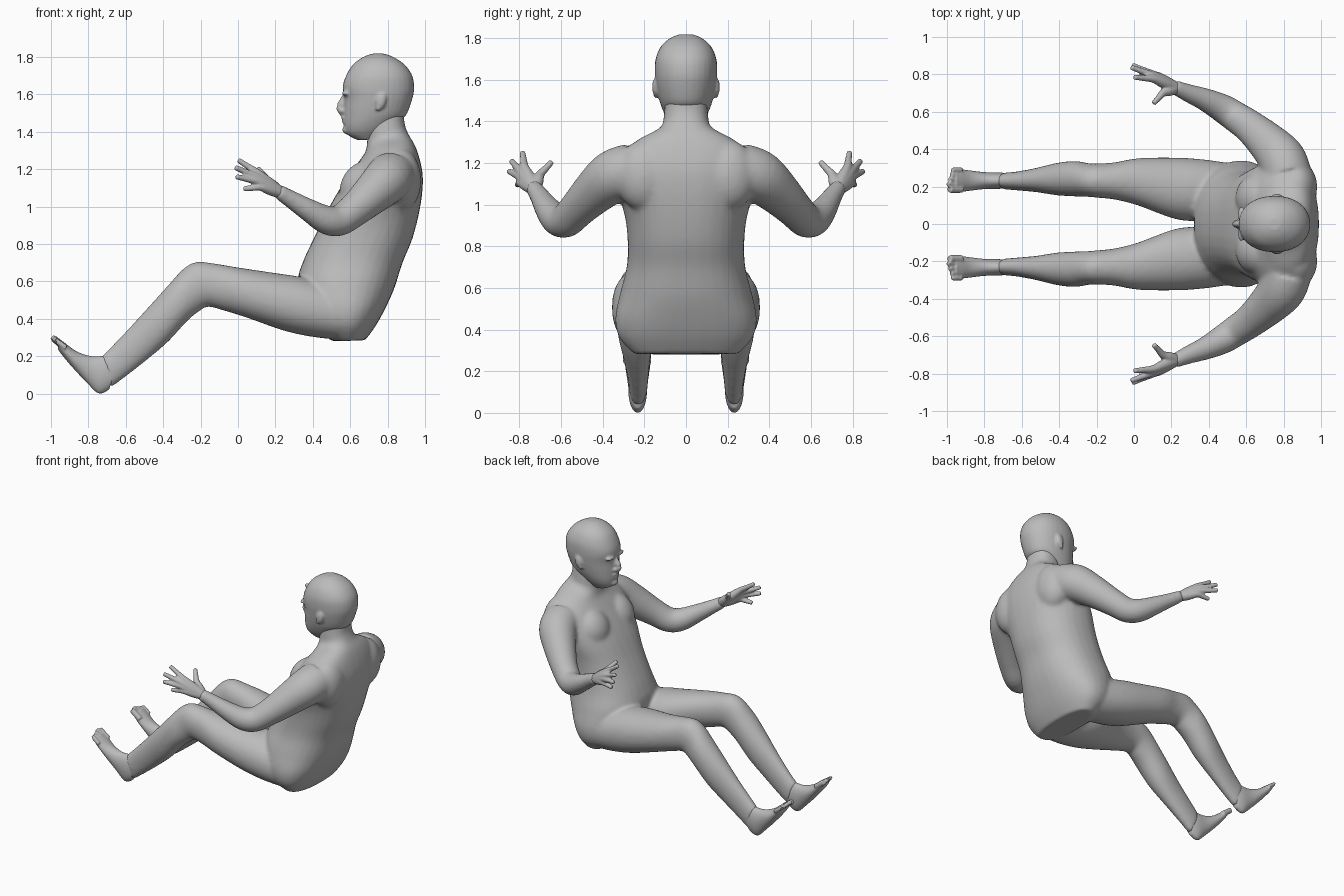
import bpy
import bmesh
import math
from mathutils import Vector

if "Cube" in bpy.data.objects:
    bpy.data.objects.remove(bpy.data.objects["Cube"], do_unlink=True)

skin = bpy.data.materials.new("plain grey")
skin.use_nodes = True
GREY = (0.5, 0.5, 0.5, 1)
skin.diffuse_color = GREY
skin.node_tree.nodes["Principled BSDF"].inputs["Base Color"].default_value = GREY


def spline(rows, steps=4):
    """Catmull-Rom interpolation through rows of numbers."""
    out = []
    last = len(rows) - 1
    for i in range(last):
        quad = [rows[max(i - 1, 0)], rows[i], rows[i + 1], rows[min(i + 2, last)]]
        for k in range(steps):
            t = k / steps
            out.append([b + 0.5 * t * (c - a + t * (2 * a - 5 * b + 4 * c - d
                        + t * (3 * (b - c) + d - a))) for a, b, c, d in zip(*quad)])
    return out + [list(rows[-1])]


def skin_rings(bm, rings, sides=32, power=2.0):
    """Join (centre, u, v) ellipse rings into a closed tube."""
    loops = []
    for centre, u, v in rings:
        loop = []
        for k in range(sides):
            a = math.tau * k / sides
            c, s = math.cos(a), math.sin(a)
            cu = math.copysign(abs(c) ** (2 / power), c)
            sv = math.copysign(abs(s) ** (2 / power), s)
            loop.append(bm.verts.new(centre + u * cu + v * sv))
        loops.append(loop)
    for low, high in zip(loops, loops[1:]):
        for k in range(sides):
            n = (k + 1) % sides
            bm.faces.new((low[k], low[n], high[n], high[k]))
    bm.faces.new(loops[0])
    bm.faces.new(loops[-1])


def profile_loft(bm, rows, power=2.0):
    """Rows: front x, front z, back x, back z, half width, centre y."""
    rings = []
    for fx, fz, bx, bz, w, y in spline(rows):
        front, back = Vector((fx, y, fz)), Vector((bx, y, bz))
        rings.append(((front + back) / 2, (front - back) / 2, Vector((0, w, 0))))
    skin_rings(bm, rings, power=power)


def tube(bm, rows, sides=16):
    """Rows: x, y, z, radius."""
    pts = spline(rows)
    rings = []
    for i, p in enumerate(pts):
        t = Vector(pts[min(i + 1, len(pts) - 1)][:3]) - Vector(pts[max(i - 1, 0)][:3])
        u = t.cross(Vector((0, 0, 1))).normalized()
        rings.append((Vector(p[:3]), u * p[3], t.normalized().cross(u) * p[3]))
    skin_rings(bm, rings, sides)


def ball(bm, centre, size, tilt=0.0):
    """Ellipsoid, tilted about the y axis."""
    verts = bmesh.ops.create_uvsphere(bm, u_segments=24, v_segments=16, radius=1)["verts"]
    bmesh.ops.scale(bm, vec=size, verts=verts)
    ca, sa = math.cos(tilt), math.sin(tilt)
    for v in verts:
        x, y, z = v.co
        v.co = Vector((x * ca + z * sa, y, z * ca - x * sa)) + Vector(centre)


def finish(bm, name, voxel, smooth):
    """Fuse the pieces into one smooth skin."""
    bmesh.ops.recalc_face_normals(bm, faces=bm.faces)
    mesh = bpy.data.meshes.new(name)
    bm.to_mesh(mesh)
    bm.free()
    mesh.materials.append(skin)
    obj = bpy.data.objects.new(name, mesh)
    bpy.context.collection.objects.link(obj)
    fuse = obj.modifiers.new("fuse", 'REMESH')
    fuse.mode = 'VOXEL'
    fuse.voxel_size = voxel
    fuse.use_smooth_shade = True
    soften = obj.modifiers.new("soften", 'SMOOTH')
    soften.factor = 0.5
    soften.iterations = smooth
    return obj


def flip(rows, s):
    return [(r[0], r[1] * s) + tuple(r[2:]) for r in rows]


# Torso and neck, from the seat upwards
body = bmesh.new()
profile_loft(body, [r + (0,) for r in [
    (.50, .28, .68, .285, .25), (.42, .36, .735, .36, .32), (.36, .46, .785, .45, .34),
    (.32, .60, .835, .56, .315), (.345, .70, .88, .70, .285), (.39, .80, .93, .82, .28),
    (.44, .90, .965, .95, .29), (.50, 1.02, .985, 1.07, .32), (.56, 1.12, .988, 1.17, .33),
    (.63, 1.22, .97, 1.26, .31), (.68, 1.29, .945, 1.33, .23), (.69, 1.34, .91, 1.39, .125),
    (.69, 1.40, .89, 1.45, .107), (.69, 1.5, .89, 1.52, .1)]], power=2.3)

LEG = [(.50, .58, .60, .285, .15, .17), (.33, .625, .42, .30, .165, .18),
       (.2, .645, .25, .335, .165, .19), (0, .675, .05, .405, .127, .225),
       (-.12, .695, -.08, .445, .10, .23), (-.22, .705, -.16, .465, .092, .232),
       (-.29, .67, -.2, .445, .09, .235), (-.36, .595, -.27, .39, .095, .242),
       (-.45, .495, -.37, .28, .087, .24), (-.56, .375, -.48, .185, .065, .235),
       (-.66, .27, -.60, .09, .05, .23), (-.73, .20, -.68, .03, .044, .23)]
ARM = [(.82, .26, 1.165, .13), (.79, .35, 1.135, .127), (.71, .44, 1.06, .108),
       (.62, .52, .98, .09), (.54, .575, .925, .083), (.47, .62, .93, .077),
       (.38, .665, .98, .062), (.29, .70, 1.035, .049), (.21, .735, 1.085, .039)]

# Legs, arms, chest and shoulder blades on both sides
for s in (1, -1):
    profile_loft(body, [r[:5] + (r[5] * s,) for r in LEG], power=2.1)
    tube(body, flip(ARM, s), 32)
    ball(body, (.66, .14 * s, 1.11), (.11, .13, .14), .5)
    ball(body, (.87, .2 * s, 1.14), (.11, .14, .17))
finish(body, "body", .011, 14)

# Head with nose, lips, brow, chin and ears
head = bmesh.new()
profile_loft(head, [r + (0,) for r in [
    (.64, 1.355, .74, 1.36, .05), (.585, 1.385, .83, 1.42, .085), (.567, 1.43, .88, 1.47, .11),
    (.565, 1.50, .905, 1.50, .128), (.568, 1.57, .93, 1.57, .143), (.56, 1.64, .942, 1.63, .15),
    (.578, 1.70, .932, 1.70, .146), (.615, 1.76, .89, 1.76, .12), (.67, 1.80, .83, 1.80, .075),
    (.72, 1.818, .78, 1.818, .03)]], power=2.15)
tube(head, [(.575, 0, 1.60, .012), (.56, 0, 1.57, .016), (.545, 0, 1.53, .021),
            (.56, 0, 1.495, .016)])
ball(head, (.565, 0, 1.475), (.014, .035, .009))
ball(head, (.567, 0, 1.455), (.014, .03, .009))
ball(head, (.58, 0, 1.41), (.022, .035, .022))
for s in (1, -1):
    ball(head, (.575, .05 * s, 1.605), (.02, .045, .012))
    ball(head, (.563, .02 * s, 1.51), (.016, .012, .01))
    ball(head, (.765, .148 * s, 1.565), (.027, .014, .044), .2)
    ball(head, (.75, .145 * s, 1.53), (.014, .013, .02))
finish(head, "head", .008, 4)

# Hands: knuckle and tip of each finger, fanned out from the wrist
FINGERS = {"index": ((.105, .775, 1.18), (.0, .785, 1.25)),
           "middle": ((.098, .795, 1.16), (-.015, .838, 1.21)),
           "ring": ((.102, .80, 1.135), (-.01, .85, 1.16)),
           "little": ((.12, .795, 1.105), (.03, .81, 1.095)),
           "thumb": ((.155, .70, 1.145), (.105, .645, 1.205))}
for side, s in (("left", 1), ("right", -1)):
    hand = bmesh.new()
    wrist = Vector((.225, .727, 1.075))
    for knuckle, tip in FINGERS.values():
        k, t = Vector(knuckle), Vector(tip)
        rows = [(*wrist, .032), (*wrist.lerp(k, .55), .029), (*k, .021),
                (*k.lerp(t, .5), .0165), (*t, .014)]
        tube(hand, flip(rows, s))
    finish(hand, side + "_hand", .006, 4)

# Feet with five toes each
FOOT = [(-.64, .16, -.69, .02, .033), (-.69, .20, -.745, .0, .044),
        (-.78, .20, -.81, .06, .045), (-.86, .225, -.885, .14, .054),
        (-.92, .267, -.942, .208, .062), (-.95, .29, -.965, .24, .06)]
for side, s in (("left", 1), ("right", -1)):
    foot = bmesh.new()
    profile_loft(foot, [r + (.232 * s,) for r in FOOT])
    for i in range(5):
        y = (.185 + .026 * i) * s
        r = .019 if i == 0 else .014
        reach = .008 * abs(i - 1)
        tube(foot, [(-.92, y, .245, r), (-.965, y, .278, r), (-.995 + reach, y, .305 - reach, r)])
    finish(foot, side + "_foot", .006, 4)
